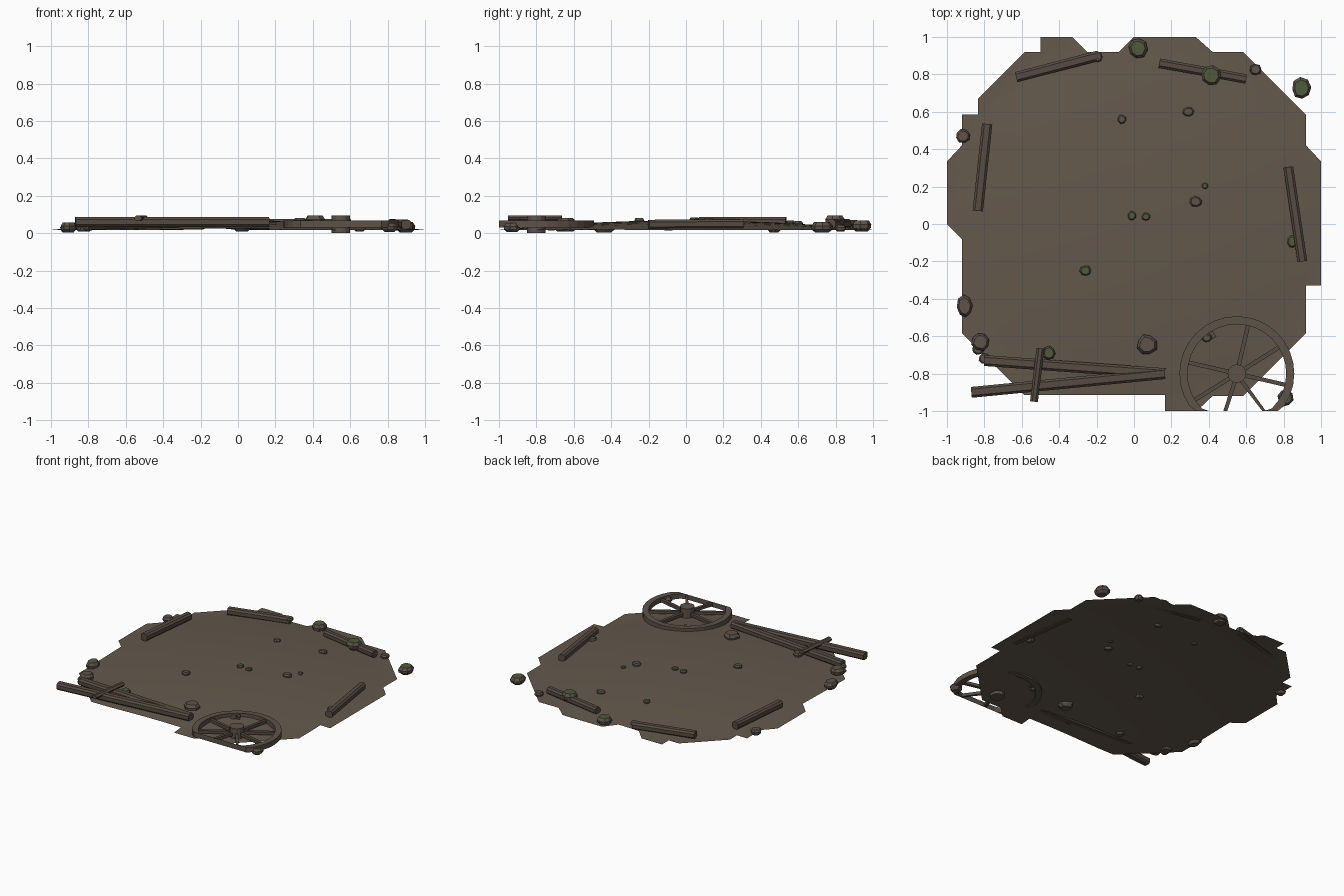
import bpy, bmesh, math, random
from mathutils import Vector, Matrix

if "Cube" in bpy.data.objects:
    bpy.data.objects.remove(bpy.data.objects["Cube"])

random.seed(4)


def mat(name, rgb):
    m = bpy.data.materials.new(name)
    m.diffuse_color = (*rgb, 1)
    m.use_nodes = True
    m.node_tree.nodes["Principled BSDF"].inputs["Base Color"].default_value = m.diffuse_color
    return m


EARTH = mat("dry earth", (0.125, 0.097, 0.072))
WOOD = mat("old wood", (0.094, 0.072, 0.055))
WHEEL = mat("wheel wood", (0.110, 0.086, 0.066))
STONE = mat("brown stone", (0.108, 0.086, 0.067))
MOSS = mat("moss", (0.080, 0.100, 0.044))


def height(x, y):
    # the ground is a very low mound
    return 0.018 + 0.051 * max(0, 1 - x * x - y * y)


def finish(name, bm, *mats):
    bmesh.ops.recalc_face_normals(bm, faces=bm.faces)
    me = bpy.data.meshes.new(name)
    bm.to_mesh(me)
    bm.free()
    for m in mats:
        me.materials.append(m)
    ob = bpy.data.objects.new(name, me)
    bpy.context.collection.objects.link(ob)
    return ob


def clamp(bm):
    # everything is squashed against the tile border
    for v in bm.verts:
        v.co.y = max(-1, min(1, v.co.y))
        v.co.x = max(-1, min(1, v.co.x))


def beam(bm, a, b, w, h, chamfer=0.0):
    a, b = Vector(a), Vector(b)
    d = b - a
    new = bmesh.ops.create_cube(bm, size=1)["verts"]
    for v in new:
        v.co = Vector((v.co.x * d.length, v.co.y * w, v.co.z * h))
    if chamfer:
        long_edges = [e for e in bm.edges if e.verts[0] in new
                      and abs(e.verts[0].co.x - e.verts[1].co.x) > 0.9 * d.length]
        bmesh.ops.bevel(bm, geom=long_edges, offset=chamfer, segments=1,
                        affect='EDGES', profile=0.5)
        new = bm.verts[:]
    rot = d.to_track_quat('X', 'Z').to_matrix().to_4x4()
    bmesh.ops.transform(bm, matrix=Matrix.Translation((a + b) / 2) @ rot, verts=new)


# Ground sheet: stepped outline, sliced into a grid and raised to a mound
outline = [(-.5, 1), (-.33, 1), (-.25, .92), (-.08, .92), (0, 1), (.33, 1), (.42, .92),
           (.585, .92), (.92, .585), (.92, .42), (1, .335), (1, -.33), (.92, -.33),
           (.92, -.585), (.585, -.92), (.42, -.92), (.335, -1), (.165, -1), (.165, -.915),
           (-.585, -.915), (-.92, -.585), (-.92, -.08), (-1, 0), (-1, .335), (-.92, .42),
           (-.92, .585), (-.835, .585), (-.835, .67), (-.585, .92), (-.5, .92)]
bm = bmesh.new()
f = bm.faces.new([bm.verts.new((x, y, 0)) for x, y in outline])
bmesh.ops.triangulate(bm, faces=[f])
for axis in range(2):
    for i in range(-6, 7):
        co, no = Vector(), Vector()
        co[axis], no[axis] = i * 0.15, 1
        bmesh.ops.bisect_plane(bm, geom=bm.verts[:] + bm.edges[:] + bm.faces[:],
                               plane_co=co, plane_no=no, dist=1e-5)
for v in bm.verts:
    v.co.z = height(v.co.x, v.co.y)
bmesh.ops.triangulate(bm, faces=bm.faces[:])
ground = finish("ground", bm, EARTH)
if ground.data.polygons[0].normal.z < 0:
    ground.data.flip_normals()
ground.data.shade_smooth()

# Scattered beams: start, end, width, height
beams = {
    "back_left_beam": ((-.63, .785, .045), (-.19, .90, .045), .055, .05),
    "back_right_beam": ((.135, .86, .05), (.60, .775, .05), .05, .05),
    "left_beam": ((-.785, .535, .06), (-.835, .07, .062), .055, .052),
    "right_beam": ((.825, .305, .05), (.90, -.20, .047), .052, .05),
    "long_upper_beam": ((-.80, -.73, .045), (.165, -.80, .06), .058, .05),
    "long_lower_beam": ((-.87, -.90, .06), (.165, -.80, .06), .058, .052),
    "cross_beam": ((-.50, -.665, .08), (-.535, -.95, .08), .042, .03),
}
for name, (a, b, w, h) in beams.items():
    bm = bmesh.new()
    beam(bm, a, b, w, h, 0.012)
    finish(name, bm, WOOD)

# Fallen cart wheel
C = Vector((.55, -.80, .048))
bm = bmesh.new()
N = 32
rings = []
for i in range(N):
    t = 2 * math.pi * i / N
    rings.append([bm.verts.new((C.x + r * math.cos(t), C.y + r * math.sin(t), z))
                  for r, z in ((.264, .03), (.307, .03), (.307, .068), (.264, .068))])
for i in range(N):
    p, q = rings[i], rings[(i + 1) % N]
    for k in range(4):
        bm.faces.new((p[k], p[(k + 1) % 4], q[(k + 1) % 4], q[k]))
bmesh.ops.recalc_face_normals(bm, faces=bm.faces)
clamp(bm)
finish("wheel_rim", bm, WHEEL)

bm = bmesh.new()
bmesh.ops.create_cone(bm, cap_ends=True, segments=12, radius1=.05, radius2=.05,
                      depth=.095, matrix=Matrix.Translation(C))
finish("wheel_hub", bm, WHEEL)

bm = bmesh.new()
for i in range(8):
    t = math.radians(77 + 45 * i)
    d = Vector((math.cos(t), math.sin(t), 0))
    r0 = .225 if i == 1 else .035        # one spoke is snapped off
    beam(bm, C + d * r0, C + d * .275, .022, .022)
clamp(bm)
finish("wheel_spokes", bm, WOOD)

# Stones: x, y, half width, half depth, lift of centre above the ground, mossy
stones = [
    (.02, .94, .052, .055, .018, 1), (.41, .795, .055, .055, .04, 1),
    (.895, .725, .052, .058, .015, 1), (.65, .825, .033, .03, .01, 0),
    (-.195, .893, .026, .03, .03, 0), (-.915, .47, .04, .038, .01, 0),
    (-.065, .56, .024, .025, .004, 0), (.29, .60, .031, .027, .004, 0),
    (.38, .205, .017, .017, .002, 1), (.33, .12, .034, .028, .004, 0),
    (-.01, .045, .025, .025, .004, 1), (.065, .04, .024, .022, .004, 1),
    (-.26, -.25, .031, .029, .004, 1), (-.905, -.44, .043, .06, .016, 0),
    (-.82, -.63, .05, .05, .022, 0), (-.80, -.72, .03, .028, .015, 0),
    (-.835, -.67, .033, .028, .01, 0), (-.455, -.69, .034, .036, .01, 1),
    (.07, -.645, .054, .055, .008, 0), (.845, -.095, .024, .035, .0, 1),
    (.81, -.93, .042, .045, .015, 1), (.39, -.61, .028, .022, .0, 0),
]
for i, (x, y, rx, ry, lift, mossy) in enumerate(stones):
    bm = bmesh.new()
    z0, rz, turn = height(x, y) + lift, (rx + ry) / 2, random.uniform(0, 6)
    rough = [random.uniform(.92, 1.08) for _ in range(8)]
    layers = []
    for r, h in ((.6, -.62), (.95, -.25), (1, .1), (.74, .48)):
        layers.append([])
        for k in range(8):
            t = turn + k * math.pi / 4
            layers[-1].append(bm.verts.new((
                x + rx * r * rough[k] * math.cos(t), y + ry * r * rough[k] * math.sin(t),
                max(.003, z0 + rz * h))))
    for low, up in zip(layers, layers[1:]):
        for k in range(8):
            n = (k + 1) % 8
            bm.faces.new((low[k], low[n], up[n], up[k]))
    bm.faces.new(layers[0][::-1])
    bm.faces.new(layers[-1])
    bm.normal_update()
    for f in bm.faces:
        f.material_index = int(bool(mossy) and f.normal.z > .6)
    finish(f"stone_{i + 1}", bm, STONE, MOSS)
